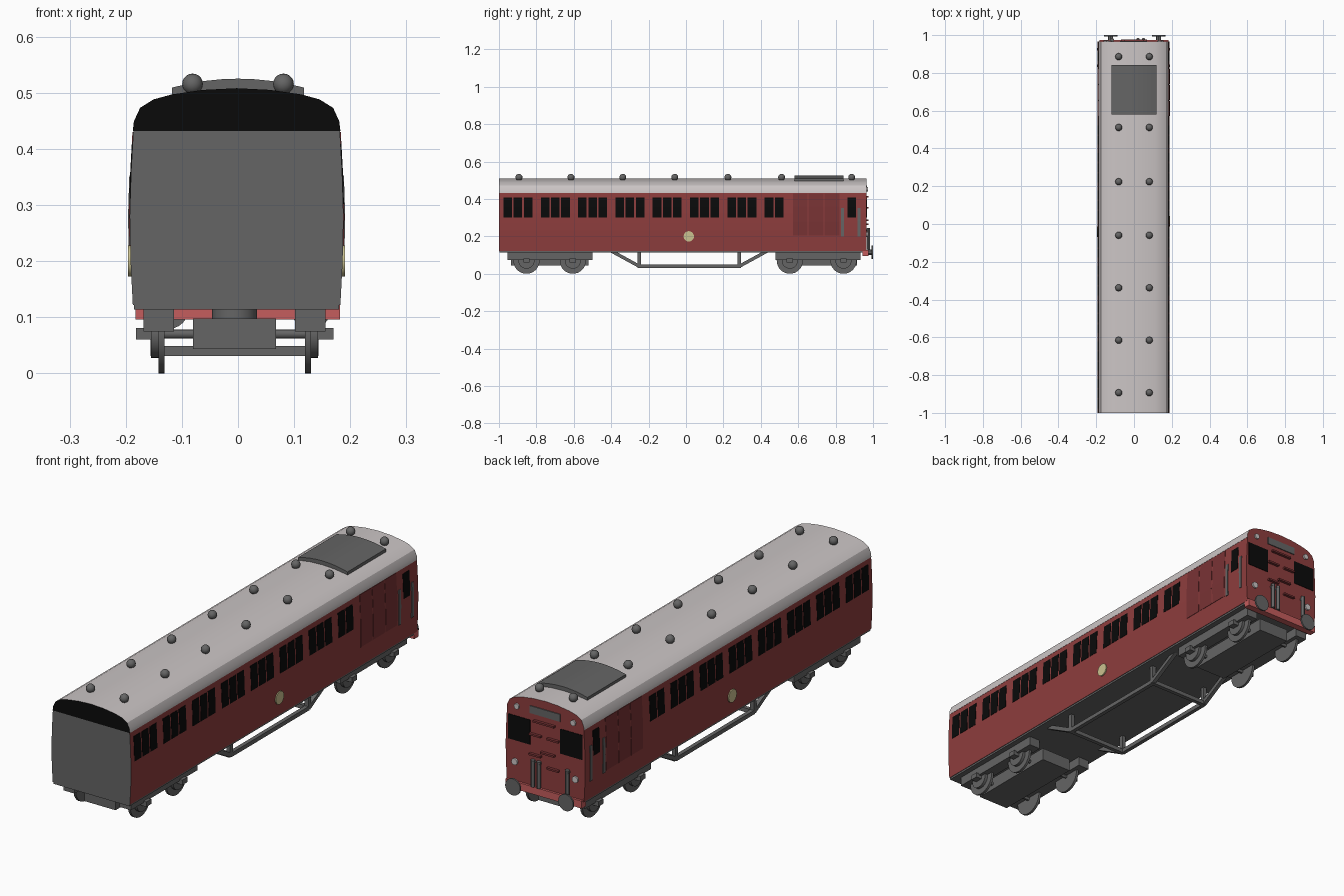
import bpy, bmesh, math
from mathutils import Vector, Matrix

if "Cube" in bpy.data.objects:
    bpy.data.objects.remove(bpy.data.objects["Cube"])

def mat(name, r, g, b):
    m = bpy.data.materials.new(name)
    m.diffuse_color = (r, g, b, 1)
    m.use_nodes = True
    m.node_tree.nodes["Principled BSDF"].inputs["Base Color"].default_value = m.diffuse_color
    return m

RED = mat("maroon red", 0.27, 0.047, 0.047)
DARKRED = mat("dark red", 0.19, 0.033, 0.035)
BEAM = mat("bright red", 0.56, 0.11, 0.11)
GREY = mat("dark grey", 0.13, 0.13, 0.13)
BLACK = mat("black", 0.003, 0.003, 0.003)
ROOF = mat("pale grey", 0.60, 0.56, 0.56)
CREAM = mat("cream", 0.60, 0.54, 0.28)

CX = -0.0025   # body centre line
UX = -0.006    # underframe centre line
END = 0.965    # cab end

def prism(bm, pts, y0, y1):
    """Closed xz outline extruded along y."""
    a = [bm.verts.new((x, y0, z)) for x, z in pts]
    b = [bm.verts.new((x, y1, z)) for x, z in pts]
    n = len(pts)
    bm.faces.new(a)
    bm.faces.new(b[::-1])
    for i in range(n):
        j = (i + 1) % n
        bm.faces.new((a[i], b[i], b[j], a[j]))

def box(bm, x0, x1, y0, y1, z0, z1):
    prism(bm, [(x0, z0), (x1, z0), (x1, z1), (x0, z1)], y0, y1)

def rod(bm, p0, p1, r, seg=12):
    p0, p1 = Vector(p0), Vector(p1)
    d = p1 - p0
    m = Matrix.Translation((p0 + p1) / 2) @ d.to_track_quat('Z', 'Y').to_matrix().to_4x4()
    if seg == 4:
        m = m @ Matrix.Rotation(math.pi / 4, 4, 'Z')
    bmesh.ops.create_cone(bm, cap_ends=True, segments=seg, radius1=r, radius2=r,
                          depth=d.length, matrix=m)

def finish(name, bm, mats, rule=None, smooth=True):
    mats = mats if isinstance(mats, list) else [mats]
    bmesh.ops.recalc_face_normals(bm, faces=bm.faces[:])
    if rule:
        for f in bm.faces:
            f.material_index = rule(f.normal, f.calc_center_median())
    me = bpy.data.meshes.new(name)
    bm.to_mesh(me)
    bm.free()
    for m in mats:
        me.materials.append(m)
    ob = bpy.data.objects.new(name, me)
    bpy.context.scene.collection.objects.link(ob)
    if smooth:
        bpy.ops.object.select_all(action='DESELECT')
        ob.select_set(True)
        bpy.context.view_layer.objects.active = ob
        bpy.ops.object.shade_smooth_by_angle(angle=math.radians(30))
    return ob

# Body and roof cross-sections (right half)
side = [(0.185, 0.122), (0.189, 0.2), (0.1905, 0.28), (0.188, 0.36), (0.184, 0.432)]
roof = [(0.185, 0.432), (0.183, 0.449), (0.172, 0.473), (0.148, 0.488), (0.115, 0.497),
        (0.06, 0.505), (0.0, 0.508)]

def mirrored(pts):
    return [(CX + x, z) for x, z in pts] + [(CX - x, z) for x, z in pts[::-1] if x > 0]

def side_x(z):
    for (xa, za), (xb, zb) in zip(side, side[1:]):
        if z <= zb:
            return xa + (xb - xa) * (z - za) / (zb - za)
    return side[-1][0]

def panel(bm, s, y0, y1, z0, z1, t=0.0015):
    """Thin plate following the curved side."""
    zs = [z0] + [z for _, z in side if z0 < z < z1] + [z1]
    out = [(CX + s * (side_x(z) + t), z) for z in zs]
    inn = [(CX + s * (side_x(z) - 0.002), z) for z in zs[::-1]]
    prism(bm, out + inn, y0, y1)

bm = bmesh.new()
prism(bm, mirrored(side), -1.0, END)
finish("body", bm, [RED, GREY], lambda n, c: 1 if n.y < -0.9 or n.z < -0.9 else 0)

bm = bmesh.new()
prism(bm, mirrored(roof), -1.0, END)
finish("roof", bm, [ROOF, BLACK, RED],
       lambda n, c: 1 if n.y < -0.9 else 2 if n.y > 0.9 else 0)

# Side windows: seven triples, a pair and the cab window
bm = bmesh.new()
for s in (1, -1):
    for g in range(8):
        for k in range(3 if g < 7 else 2):
            y = -0.976 + g * 0.1995 + k * 0.0545
            panel(bm, s, y, y + 0.046, 0.302, 0.409)
    panel(bm, s, 0.864, 0.908, 0.302, 0.409)
finish("side_windows", bm, BLACK, smooth=False)

# Equipment panels behind the cab, and side handrails
bm = bmesh.new()
for s in (1, -1):
    for k in range(3):
        y = 0.571 + k * 0.085
        panel(bm, s, y, y + 0.079, 0.205, 0.43)
finish("side_grille_panels", bm, DARKRED, smooth=False)
bm = bmesh.new()
for s in (1, -1):
    for y in (0.837, 0.925):
        panel(bm, s, y - 0.007, y + 0.007, 0.2, 0.352, 0.003)
finish("side_handrails", bm, GREY, smooth=False)

# Round side badges, left blank
bm = bmesh.new()
for s, y in ((1, 0.015), (-1, -0.04)):
    rod(bm, (CX + s * 0.187, y, 0.2), (CX + s * 0.1935, y, 0.2), 0.028, 16)
finish("side_badges", bm, CREAM)

# Roof ventilators and curved roof hatch
bm = bmesh.new()
for y in (-0.893, -0.615, -0.338, -0.06, 0.224, 0.511, 0.886):
    for s in (1, -1):
        bmesh.ops.create_uvsphere(bm, u_segments=16, v_segments=10, radius=0.0185,
                                  matrix=Matrix.Translation((s * 0.081, y, 0.5155)))
finish("roof_vents", bm, GREY)
bm = bmesh.new()
top = [(x, 0.525 - 0.016 * (x / 0.118) ** 2) for x in [0.118 * k / 4 for k in range(-4, 5)]]
prism(bm, top + [(x, z - 0.022) for x, z in top[::-1]], 0.58, 0.843)
finish("roof_hatch", bm, GREY)

# Cab end: windows, blank display, lamps, bars and pipes
bm = bmesh.new()
for s in (1, -1):
    xs = sorted((CX + s * 0.072, CX + s * 0.178))
    box(bm, *xs, END - 0.002, END + 0.002, 0.302, 0.409)
finish("cab_windows", bm, BLACK, smooth=False)
bm = bmesh.new()
box(bm, -0.075, 0.07, END - 0.002, END + 0.004, 0.44, 0.472)
finish("cab_display_panel", bm, GREY, smooth=False)
bm = bmesh.new()
for s in (1, -1):
    for x, z, r in ((0.145, 0.21, 0.014), (0.135, 0.452, 0.012)):
        rod(bm, (CX + s * x, END - 0.002, z), (CX + s * x, END + 0.007, z), r, 16)
finish("cab_lamps", bm, ROOF)
bm = bmesh.new()
for x0, x1, z in ((-0.05, 0.05, 0.412), (0.015, 0.07, 0.352), (-0.07, -0.015, 0.352),
                  (-0.05, 0.015, 0.285), (0.015, 0.07, 0.265), (-0.07, -0.015, 0.225)):
    box(bm, x0, x1, END - 0.002, END + 0.012, z - 0.004, z + 0.004)
finish("cab_bars", bm, DARKRED, smooth=False)
bm = bmesh.new()
for x in (0.05, 0.022, -0.115):
    rod(bm, (x, 0.976, 0.13), (x, 0.976, 0.245), 0.009)
    rod(bm, (x, 0.955, 0.235), (x, 0.982, 0.235), 0.007)
finish("cab_hoses", bm, GREY)

# Buffer beam and buffers
bm = bmesh.new()
box(bm, -0.183, 0.182, 0.945, 0.975, 0.096, 0.128)
finish("buffer_beam", bm, BEAM, smooth=False)
bm = bmesh.new()
for x in (-0.124, 0.13):
    rod(bm, (x, 0.97, 0.115), (x, 0.994, 0.115), 0.014)
    rod(bm, (x, 0.993, 0.115), (x, 1.0, 0.115), 0.036, 24)
finish("buffers", bm, GREY)

# Floor
bm = bmesh.new()
box(bm, -0.185, 0.18, -0.998, 0.95, 0.114, 0.126)
finish("floor", bm, GREY, smooth=False)

# Bogies: frames, centre beam, pivot, wheels and axles
for name, y0, y1, axles in (("front", -0.955, -0.5, (-0.853, -0.605)),
                            ("rear", 0.478, 0.933, (0.555, 0.842))):
    mid = (y0 + y1) / 2
    bm = bmesh.new()
    box(bm, UX - 0.074, UX + 0.074, y0 + 0.02, y1 - 0.02, 0.043, 0.098)
    rod(bm, (UX, mid, 0.09), (UX, mid, 0.12), 0.04, 20)
    for s in (1, -1):
        xs = sorted((UX + s * 0.108, UX + s * 0.162))
        box(bm, *xs, y0, y1, 0.074, 0.115)
        for y in axles:
            xs = sorted((UX + s * 0.135, UX + s * 0.176))
            box(bm, *xs, y - 0.017, y + 0.017, 0.06, 0.081)
    finish(name + "_bogie_frame", bm, GREY)
    bm = bmesh.new()
    for y in axles:
        rod(bm, (UX - 0.13, y, 0.07), (UX + 0.13, y, 0.07), 0.008)
        for s in (1, -1):
            rod(bm, (UX + s * 0.125, y, 0.07), (UX + s * 0.136, y, 0.07), 0.07, 32)
            rod(bm, (UX + s * 0.136, y, 0.07), (UX + s * 0.149, y, 0.07), 0.043, 24)
    finish(name + "_bogie_wheels", bm, GREY)

# Underframe trusses with posts and cross bars
bm = bmesh.new()
for s in (1, -1):
    x = UX + s * 0.141
    path = [(x, -0.40, 0.122), (x, -0.25, 0.04), (x, 0.285, 0.04), (x, 0.435, 0.122)]
    for a, b in zip(path, path[1:]):
        rod(bm, a, b, 0.0125, 4)
    for y in (-0.25, 0.285):
        rod(bm, (x, y, 0.035), (x, y, 0.122), 0.0125, 4)
for y in (-0.25, 0.285):
    rod(bm, (UX - 0.145, y, 0.04), (UX + 0.145, y, 0.04), 0.0125, 4)
finish("underframe_truss", bm, GREY, smooth=False)
